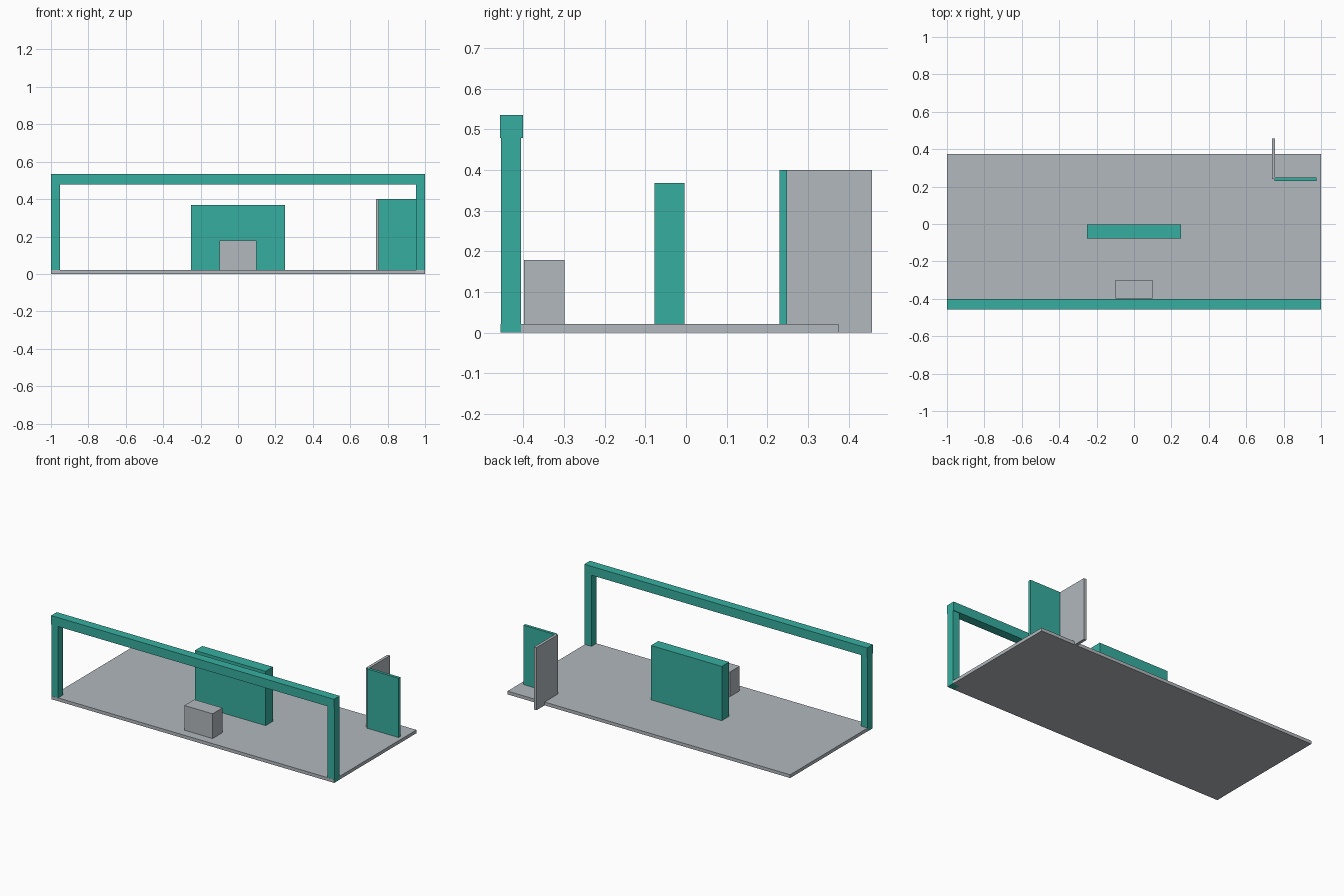
import bpy

if "Cube" in bpy.data.objects:
    bpy.data.objects.remove(bpy.data.objects["Cube"])


def material(name, rgb):
    m = bpy.data.materials.new(name)
    m.diffuse_color = (*rgb, 1.0)
    m.use_nodes = True
    m.node_tree.nodes["Principled BSDF"].inputs["Base Color"].default_value = m.diffuse_color
    return m


grey = material("light grey", (0.445, 0.479, 0.508))
teal = material("teal", (0.037, 0.429, 0.352))


def box(name, x, y, z, mat):
    """Axis-aligned box from (min, max) ranges."""
    bpy.ops.mesh.primitive_cube_add(size=1)
    ob = bpy.context.object
    ob.name = name
    ob.location = [(r[0] + r[1]) / 2 for r in (x, y, z)]
    ob.scale = [r[1] - r[0] for r in (x, y, z)]
    bpy.ops.object.transform_apply(location=True, rotation=True, scale=True)
    ob.data.materials.append(mat)
    return ob


# Floor slab
box("floor", (-0.999, 0.999), (-0.456, 0.375), (0, 0.021), grey)

# Front gateway: two posts and a slightly deeper beam
for side, x in (("left", (-1, -0.952)), ("right", (0.952, 1))):
    box(side + "_post", x, (-0.455, -0.406), (0, 0.48), teal)
box("top_beam", (-1, 1), (-0.458, -0.401), (0.478, 0.535), teal)

# Counter wall and the small block in front of it
box("centre_wall", (-0.25, 0.25), (-0.078, -0.004), (0.01, 0.368), teal)
box("front_block", (-0.1, 0.1), (-0.399, -0.299), (0.01, 0.179), grey)

# Corner screen: front panel and a side panel overhanging the back edge
box("screen_front", (0.75, 0.975), (0.23, 0.248), (0.001, 0.4), teal)
box("screen_side", (0.737, 0.755), (0.241, 0.457), (0.0, 0.4), grey)
